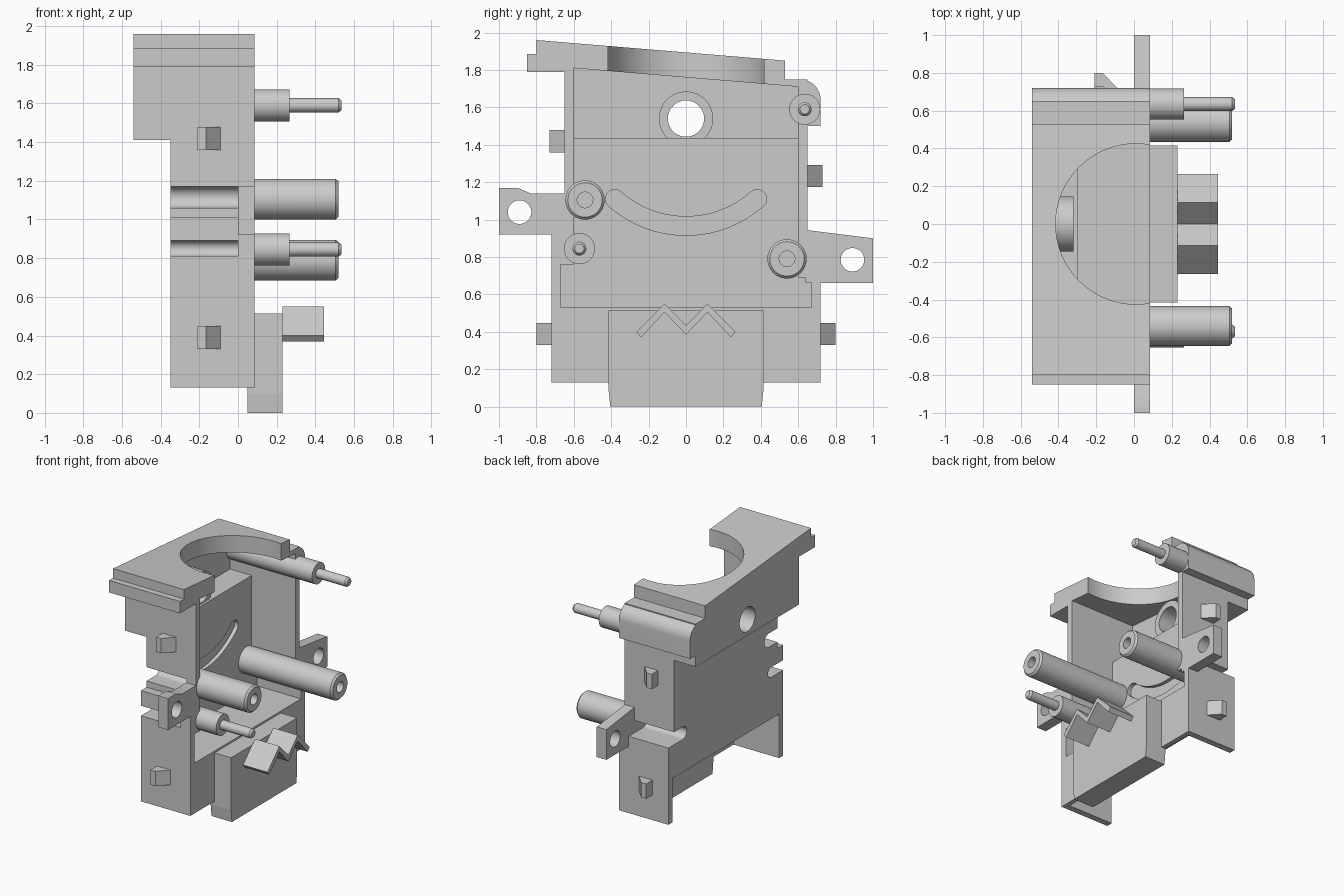
import bpy, bmesh
from math import sin, cos, pi, radians

if "Cube" in bpy.data.objects:
    bpy.data.objects.remove(bpy.data.objects["Cube"])


def finish(name, bm):
    bmesh.ops.remove_doubles(bm, verts=bm.verts, dist=1e-5)
    bmesh.ops.recalc_face_normals(bm, faces=bm.faces)
    me = bpy.data.meshes.new(name)
    bm.to_mesh(me)
    bm.free()
    ob = bpy.data.objects.new(name, me)
    bpy.context.collection.objects.link(ob)
    return ob


def extrude(name, pts, vec):
    bm = bmesh.new()
    f = bm.faces.new([bm.verts.new(p) for p in pts])
    r = bmesh.ops.extrude_face_region(bm, geom=[f])
    bmesh.ops.translate(bm, vec=vec,
                        verts=[v for v in r["geom"] if isinstance(v, bmesh.types.BMVert)])
    return finish(name, bm)


def prism(name, yz, x0, x1):
    return extrude(name, [(x0, y, z) for y, z in yz], (x1 - x0, 0, 0))


def box(name, x0, x1, y0, y1, z0, z1):
    return prism(name, [(y0, z0), (y1, z0), (y1, z1), (y0, z1)], x0, x1)


def arc(cy, cz, r, a0, a1, n=24):
    return [(cy + r * cos(radians(a0 + (a1 - a0) * i / n)),
             cz + r * sin(radians(a0 + (a1 - a0) * i / n))) for i in range(n + 1)]


def smooth(ob):
    bpy.ops.object.select_all(action='DESELECT')
    ob.select_set(True)
    bpy.context.view_layer.objects.active = ob
    bpy.ops.object.shade_smooth_by_angle(angle=radians(30))


def lathe(name, prof, y, z, n=40):
    # revolve an (x, radius) profile about an x-parallel axis
    bm = bmesh.new()
    rings = [[bm.verts.new((x, y + r * cos(2 * pi * i / n), z + r * sin(2 * pi * i / n)))
              for i in range(n)] for x, r in prof]
    for a, b in zip(rings, rings[1:]):
        for i in range(n):
            j = (i + 1) % n
            bm.faces.new((a[i], a[j], b[j], b[i]))
    return finish(name, bm)


def cut(ob, *cutters):
    bpy.context.view_layer.objects.active = ob
    for c in cutters:
        c.hide_render = True
        m = ob.modifiers.new("cut", 'BOOLEAN')
        m.operation, m.solver, m.object = 'DIFFERENCE', 'EXACT', c
        bpy.ops.object.modifier_apply(modifier=m.name)
    smooth(ob)


def drill(y, z, r, x0=-1, x1=1):
    return prism("cutter", arc(y, z, r, 0, 360 * 39 / 40, 39), x0, x1)


cutters = []

# screw access slots, open to the outer sides
slot_a = prism("cutter", arc(-.54, 1.115, .055, -90, 90) + [(-.9, 1.17), (-.9, 1.06)], -.7, 0)
slot_b = prism("cutter", arc(-.57, .85, .04, -90, 90) + [(-.9, .89), (-.9, .81)], -.7, 0)
slot_c = prism("cutter", arc(.54, .79, .05, 90, 270) + [(.9, .74), (.9, .84)], -.7, 0)
slots = [slot_a, slot_b, slot_c]
centre_hole = drill(0, 1.54, .097, -.8, 0)
cutters += slots + [centre_hole]

# side walls
left = prism("left_wall", [(-.72, .13), (-.72, 1.01), (-.65, 1.01), (-.65, 1.8), (-.6, 1.8),
                           (-.6, .76), (-.67, .76), (-.67, .13)], -.35, .085)
right = prism("right_wall", [(.72, .13), (.72, .8), (.65, .8), (.65, 1.74), (.6, 1.74),
                             (.6, .69), (.67, .69), (.67, .13)], -.35, .085)
cut(left, slot_a, slot_b)
cut(right, slot_c)
box("left_upper_wall", -.54, -.35, -.65, -.6, 1.41, 1.8)
box("right_upper_wall", -.54, -.35, .6, .65, 1.41, 1.74)

# back panels with guide groove and centre hole
back = prism("back_panel", [(-.68, .48), (.68, .48), (.68, .8), (.65, .8), (.65, 1.435),
                            (-.65, 1.435), (-.65, 1.01), (-.68, 1.01)], -.35, -.3)
a0, a1 = 228.5, 311.5
ey, ez = .574 * cos(radians(a1)), 1.54 + .574 * sin(radians(a1))
groove = prism("cutter", arc(0, 1.54, .624, a0, a1, 40)
               + arc(ey, ez, .05, a1, a1 + 180, 12)[1:-1]
               + arc(0, 1.54, .524, a1, a0, 40)
               + arc(-ey, ez, .05, a0 - 180, a0, 12)[1:-1], -.33, -.2)
cutters.append(groove)
cut(back, groove, *slots)
upper = prism("upper_back_panel", [(-.65, 1.41), (.65, 1.41), (.65, 1.72), (-.65, 1.83)],
              -.54, -.49)
cut(upper, centre_hole)
box("shelf", -.54, -.3, -.65, .65, 1.41, 1.435)
collar = prism("centre_collar", [(y, max(z, 1.42)) for y, z in
                                 arc(0, 1.54, .145, -55, 235, 48)], -.53, -.32)
cut(collar, centre_hole)

# floor, front apron, latch plate
box("floor", -.35, .085, -.69, .69, .48, .53)
box("apron", .05, .085, -.72, .72, .13, .53)
prism("latch_plate", [(-.405, 0), (.405, 0), (.415, .1), (.415, .515), (-.415, .515),
                      (-.415, .1)], .05, .23)
zig = [(-.25, .385), (-.115, .53), (0, .405), (.115, .53), (.25, .385)]
prism("zigzag_spring", [(-.265, .4), (-.115, .55), (0, .435), (.115, .55), (.265, .4),
                        (.24, .37), (.115, .505), (0, .385), (-.115, .505), (-.24, .37)],
      .23, .445)

# sloped top with round opening
top = prism("top_plate", [(-.8, 1.96), (.53, 1.85), (.53, 1.75), (.65, 1.75), (.65, 1.706),
                          (-.6, 1.81), (-.6, 1.79), (-.85, 1.79), (-.85, 1.885), (-.8, 1.885)],
            -.54, .085)
opening = extrude("cutter", [(.01 + a, b, 1.5) for a, b in
                             arc(0, 0, .425, 0, 360 * 63 / 64, 63)], (0, 0, 1))
cutters.append(opening)
cut(top, opening)

# rounded corner block around the top boss
smooth(prism("corner_block", [(.6, 1.5), (.72, 1.5)] + arc(.61, 1.64, .11, 0, 90, 12)
             + [(.6, 1.75)], -.54, .085))

# mounting ears
for name, pts, hy, hz in (
        ("left_ear", [(-1, .92), (-.64, .92), (-.64, 1.14), (-.83, 1.14), (-.9, 1.17),
                      (-1, 1.17)], -.89, 1.04),
        ("right_ear", [(.64, .66), (1, .66), (1, .9), (.64, .945)], .89, .785)):
    c = drill(hy, hz, .063)
    cutters.append(c)
    cut(prism(name, pts, 0, .085), c)

# hollow posts
for name, y, z, s in (("left_post", -.54, 1.105, slot_a), ("right_post", .54, .79, slot_c)):
    cut(lathe(name, [(-.32, 0), (-.32, .105), (.505, .105), (.52, .092), (.52, .042),
                     (.2, .042), (.2, 0)], y, z), s)

# stepped pins
for name, y, z, x0 in (("lower_pin", -.57, .845, -.32), ("upper_pin", .635, 1.59, -.52)):
    p = lathe(name, [(x0, 0), (x0, .083), (.265, .083), (.265, .037), (.52, .037),
                     (.535, .025), (.535, 0)], y, z)
    cut(p, *([slot_b] if y < 0 else []))

# wedge-shaped snap lugs
for s, y, z in ((-1, .65, 1.36), (-1, .72, .33), (1, .65, 1.175), (1, .72, .33)):
    extrude("snap_lug", [(-.21, s * (y - .01), z), (-.21, s * (y + .08), z),
                         (-.165, s * (y + .08), z), (-.09, s * y, z),
                         (-.09, s * (y - .01), z)], (0, 0, .118))

for c in cutters:
    bpy.data.objects.remove(c)
